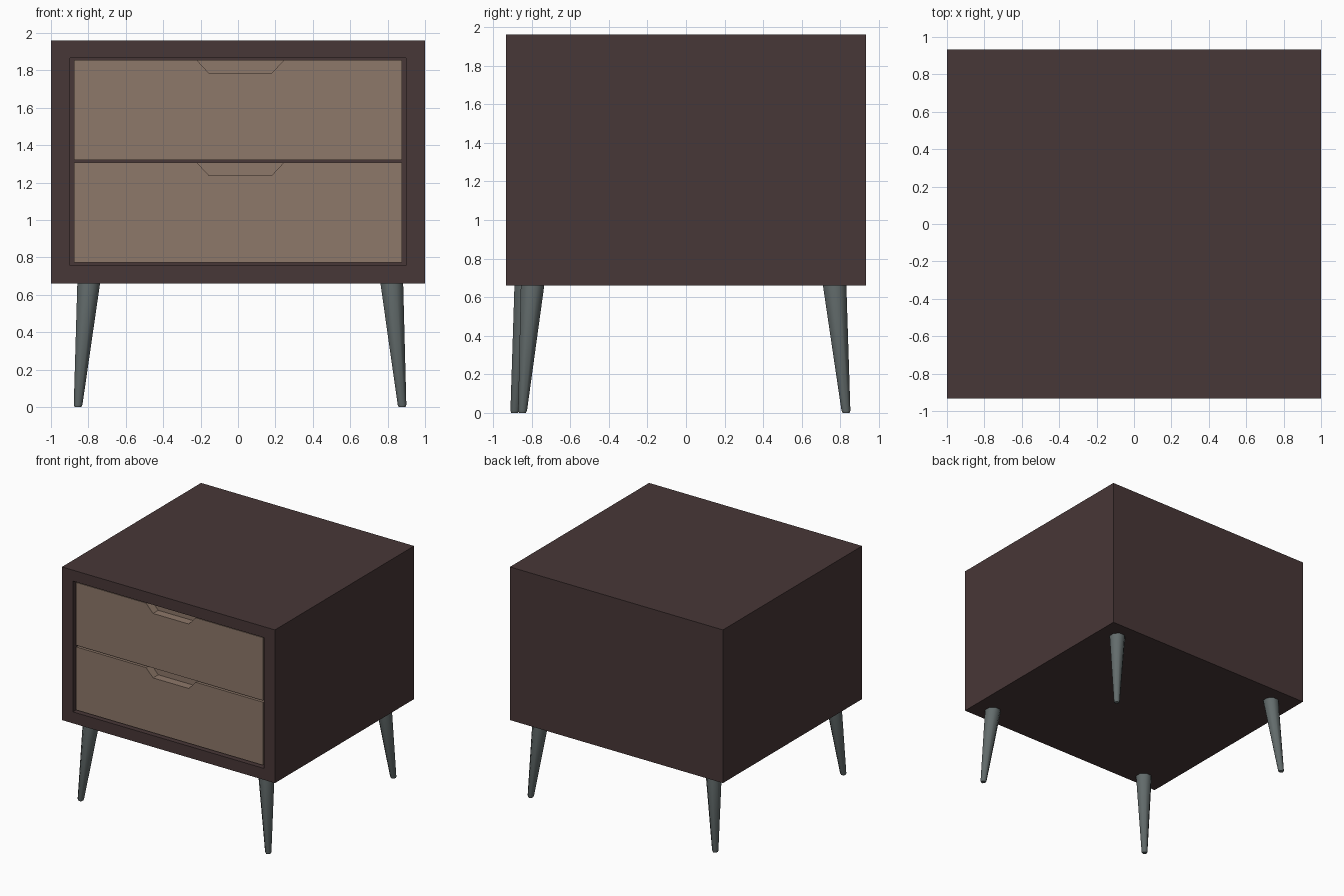
import bpy, bmesh, math
from mathutils import Vector

if "Cube" in bpy.data.objects:
    bpy.data.objects.remove(bpy.data.objects["Cube"])


def material(name, rgb):
    m = bpy.data.materials.new(name)
    m.diffuse_color = (*rgb, 1)
    m.use_nodes = True
    m.node_tree.nodes["Principled BSDF"].inputs["Base Color"].default_value = m.diffuse_color
    return m


DARK = material("dark brown wood", (0.064, 0.038, 0.038))
TAN = material("tan wood", (0.27, 0.188, 0.142))
GREY = material("grey metal", (0.125, 0.15, 0.15))


def finish(name, bm, mat):
    bmesh.ops.recalc_face_normals(bm, faces=bm.faces)
    me = bpy.data.meshes.new(name)
    bm.to_mesh(me)
    bm.free()
    me.materials.append(mat)
    ob = bpy.data.objects.new(name, me)
    bpy.context.collection.objects.link(ob)
    return ob


def prism(bm, outline, y0, y1):
    """Extrude an x-z outline from y0 to y1."""
    face = bm.faces.new([bm.verts.new((x, y0, z)) for x, z in outline])
    ext = bmesh.ops.extrude_face_region(bm, geom=[face], use_keep_orig=True)
    moved = [v for v in ext["geom"] if isinstance(v, bmesh.types.BMVert)]
    bmesh.ops.translate(bm, verts=moved, vec=(0, y1 - y0, 0))


def rect(x0, x1, z0, z1):
    return [(x0, z0), (x1, z0), (x1, z1), (x0, z1)]


# Cabinet: box whose front is inset to a frame and pushed in as a cavity
FRONT = -0.933
bm = bmesh.new()
prism(bm, rect(-1, 1, 0.66, 1.96), FRONT, 0.933)
bmesh.ops.recalc_face_normals(bm, faces=bm.faces)
front = min(bm.faces, key=lambda f: f.calc_center_median().y)
bmesh.ops.inset_region(bm, faces=[front], thickness=0.1)
for v in front.verts:
    v.co.x = math.copysign(0.897, v.co.x)
    v.co.z = 0.757 if v.co.z < 1.3 else 1.867
ext = bmesh.ops.extrude_face_region(bm, geom=[front])
bmesh.ops.translate(bm, vec=(0, 0.125, 0),
                    verts=[v for v in ext["geom"] if isinstance(v, bmesh.types.BMVert)])
if front.is_valid:
    bmesh.ops.delete(bm, geom=[front], context='FACES_ONLY')
finish("cabinet", bm, DARK)

# Drawers: notched front panel with a plain backing behind the finger pull
for name, z0, z1 in (("lower_drawer", 0.773, 1.308), ("upper_drawer", 1.322, 1.855)):
    bm = bmesh.new()
    outline = [(-0.878, z0), (0.878, z0), (0.878, z1), (0.245, z1), (0.18, z1 - 0.07),
               (-0.155, z1 - 0.07), (-0.22, z1), (-0.878, z1)]
    prism(bm, outline, FRONT + 0.015, FRONT + 0.085)
    prism(bm, rect(-0.878, 0.878, z0, z1), FRONT + 0.085, FRONT + 0.125)
    finish(name, bm, TAN)


# Legs: tapered, splayed eight-sided posts with a softened foot
def leg(name, top, foot):
    bm = bmesh.new()
    top, foot = Vector((*top, 0.665)), Vector((*foot, 0))
    rings = []
    for z, r in ((0.665, 0.066), (0.012, 0.025), (0.0, 0.019)):
        c = foot.lerp(top, z / 0.665)
        rings.append([bm.verts.new((c.x + r * math.cos(a), c.y + r * math.sin(a), z))
                      for a in (math.tau * (i + 0.5) / 8 for i in range(8))])
    for a, b in zip(rings, rings[1:]):
        for i in range(8):
            j = (i + 1) % 8
            bm.faces.new((a[i], a[j], b[j], b[i]))
    bm.faces.new(rings[0])
    bm.faces.new(rings[-1])
    ob = finish(name, bm, GREY)
    bpy.ops.object.select_all(action='DESELECT')
    ob.select_set(True)
    bpy.context.view_layer.objects.active = ob
    bpy.ops.object.shade_smooth_by_angle(angle=math.radians(50))


leg("front_left_leg", (-0.798, -0.828), (-0.856, -0.888))
leg("front_right_leg", (0.822, -0.795), (0.878, -0.848))
leg("back_left_leg", (-0.798, 0.77), (-0.856, 0.83))
leg("back_right_leg", (0.822, 0.77), (0.878, 0.83))
